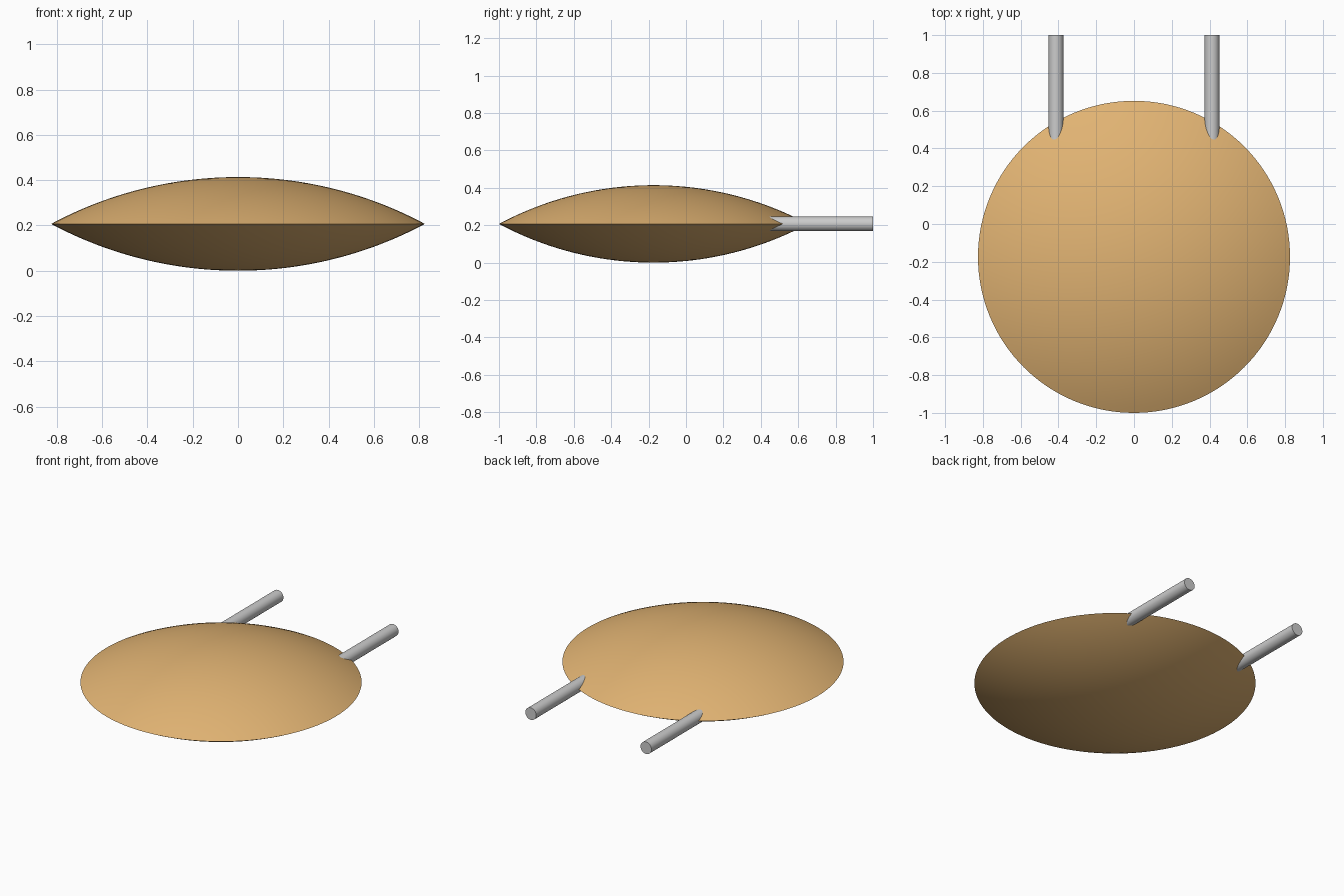
import bpy, bmesh, math

if "Cube" in bpy.data.objects:
    bpy.data.objects.remove(bpy.data.objects["Cube"])

RADIUS = 0.826      # disc radius
HALF = 0.207        # half thickness, also the height of the mid plane
CENTRE_Y = -0.174
ROD_RADIUS = 0.039
ROD_X = RADIUS / 2
ROD_START, ROD_END = 0.40, 1.0


def smooth(obj):
    bpy.ops.object.select_all(action='DESELECT')
    obj.select_set(True)
    bpy.context.view_layer.objects.active = obj
    bpy.ops.object.shade_smooth_by_angle(angle=math.radians(35))


# Lens body: two spherical caps meeting at a sharp rim, spun from one profile
sphere = (RADIUS**2 + HALF**2) / (2 * HALF)
half_angle = math.asin(RADIUS / sphere)
steps = 24
cap = []
for i in range(steps + 1):
    a = half_angle * i / steps
    cap.append((sphere * math.sin(a), sphere * math.cos(a) - sphere + HALF))
profile = [(r, -z) for r, z in cap] + [(r, z) for r, z in reversed(cap[:-1])]

bm = bmesh.new()
verts = [bm.verts.new((r, 0, z)) for r, z in profile]
edges = [bm.edges.new(pair) for pair in zip(verts, verts[1:])]
bmesh.ops.spin(bm, geom=verts + edges, cent=(0, 0, 0), axis=(0, 0, 1),
               angle=math.tau, steps=128, use_merge=True)
bmesh.ops.remove_doubles(bm, verts=bm.verts, dist=1e-5)
bmesh.ops.recalc_face_normals(bm, faces=bm.faces)
mesh = bpy.data.meshes.new("lens_body")
bm.to_mesh(mesh)
bm.free()
lens = bpy.data.objects.new("lens_body", mesh)
lens.location = (0, CENTRE_Y, HALF)
bpy.context.collection.objects.link(lens)
smooth(lens)

tan = bpy.data.materials.new("tan")
tan.diffuse_color = (0.75, 0.45, 0.17, 1)
tan.use_nodes = True
tan.node_tree.nodes["Principled BSDF"].inputs["Base Color"].default_value = tan.diffuse_color
mesh.materials.append(tan)

# Two parallel rods sunk into the rear rim
for name, side in (("left_rod", -1), ("right_rod", 1)):
    bpy.ops.mesh.primitive_cylinder_add(
        vertices=48, radius=ROD_RADIUS, depth=ROD_END - ROD_START,
        location=(side * ROD_X, (ROD_START + ROD_END) / 2, HALF),
        rotation=(math.pi / 2, 0, 0))
    rod = bpy.context.object
    rod.name = name
    smooth(rod)
